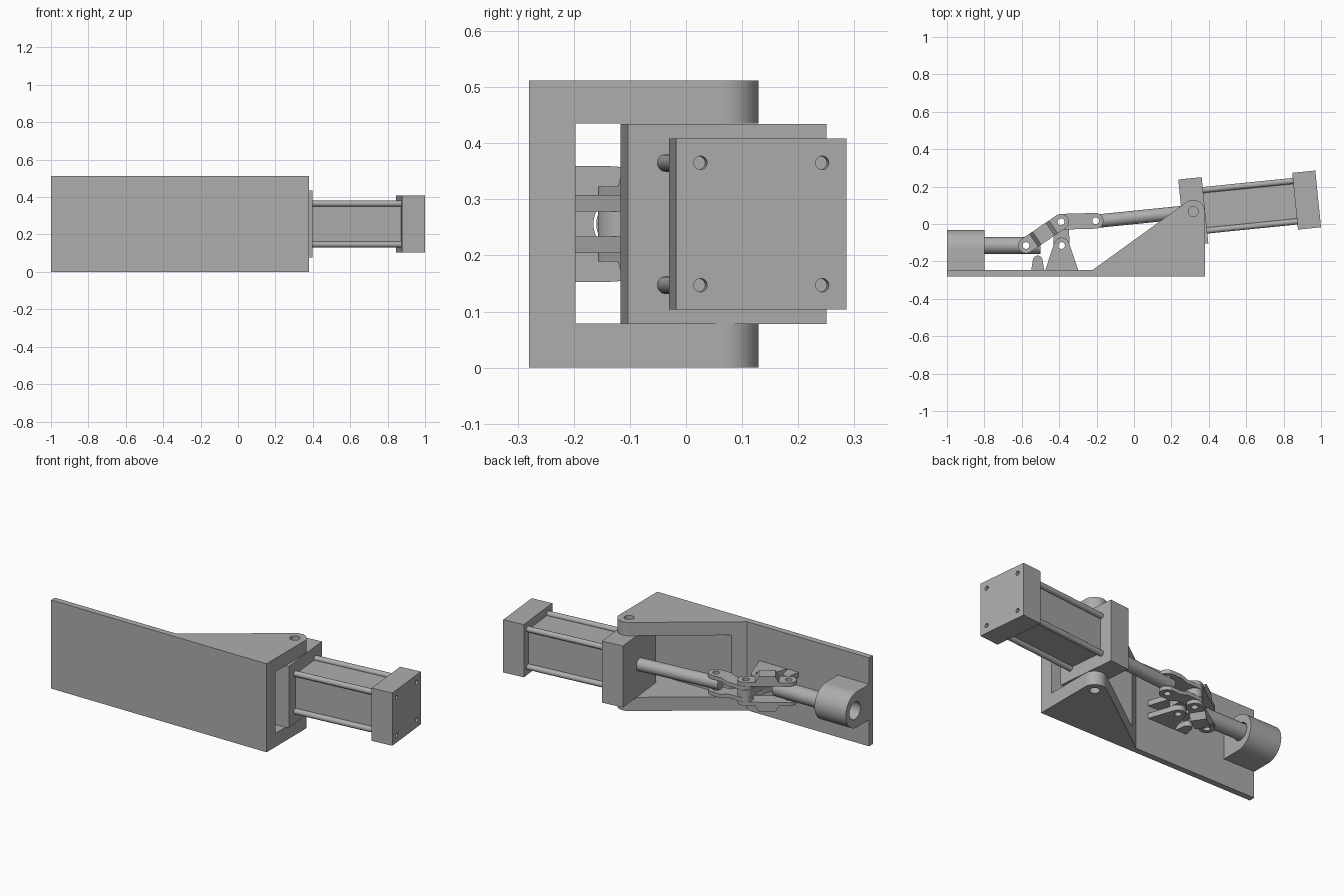
import bpy, bmesh
from math import cos, sin, pi, radians
from mathutils import Matrix, Vector

cube = bpy.data.objects.get("Cube")
if cube:
    bpy.data.objects.remove(cube)

grey = bpy.data.materials.new("machined grey")
grey.use_nodes = True
grey.diffuse_color = (0.42, 0.42, 0.42, 1)
grey.node_tree.nodes["Principled BSDF"].inputs["Base Color"].default_value = (0.42, 0.42, 0.42, 1)

MID = 0.256  # height of the symmetry plane


def prism(name, pts, z0, z1, m=Matrix()):
    """Extrude a 2D outline from z0 to z1, then place it with m."""
    bm = bmesh.new()
    low = [bm.verts.new((x, y, z0)) for x, y in pts]
    top = [bm.verts.new((x, y, z1)) for x, y in pts]
    bm.faces.new(low)
    bm.faces.new(top)
    for i in range(len(pts)):
        j = (i + 1) % len(pts)
        bm.faces.new((low[i], low[j], top[j], top[i]))
    bmesh.ops.recalc_face_normals(bm, faces=bm.faces)
    bm.transform(m)
    mesh = bpy.data.meshes.new(name)
    bm.to_mesh(mesh)
    bm.free()
    mesh.materials.append(grey)
    ob = bpy.data.objects.new(name, mesh)
    bpy.context.collection.objects.link(ob)
    return ob


def arc(c, r, a0, a1, n=24):
    angles = [radians(a0 + (a1 - a0) * i / n) for i in range(n + 1)]
    return [(c[0] + r * cos(a), c[1] + r * sin(a)) for a in angles]


def circle(c, r, n=40):
    return arc(c, r, 0, 360 - 360 / n, n - 1)


def box(a, b):
    return [(a[0], a[1]), (b[0], a[1]), (b[0], b[1]), (a[0], b[1])]


def frame(origin, x, y, z):
    m = Matrix((x, y, z)).transposed().to_4x4()
    m.translation = origin
    return m


def combine(ob, tool, op="DIFFERENCE"):
    """Boolean the tool into ob and discard the tool."""
    mod = ob.modifiers.new("cut", "BOOLEAN")
    mod.object, mod.operation, mod.solver = tool, op, "EXACT"
    bpy.context.view_layer.objects.active = ob
    bpy.ops.object.modifier_apply(modifier=mod.name)
    bpy.data.objects.remove(tool)


def pin_hole(ob, c, r=0.018):
    combine(ob, prism("drill", circle(c, r), -0.1, 0.7))


X, Y, Z = Vector((1, 0, 0)), Vector((0, 1, 0)), Vector((0, 0, 1))
PIVOT = (0.317, 0.067)
ROD_PIN, KNEE = (-0.205, 0.017), (-0.39, 0.012)
PLUNGER_PIN, BASE_PIN = (-0.577, -0.115), (-0.387, -0.115)

# Base plate with the two triangular cheeks of the fork
outline = [(-1, -0.28), (0.379, -0.28)] + arc(PIVOT, 0.062, 0, 126)
base = prism("base_and_fork", outline + [(-0.22, -0.245), (-1, -0.245)], 0, 0.512)
combine(base, prism("window", box((-0.4, -0.197), (0.6, 0.3)), 0.079, 0.435))
pin_hole(base, PIVOT, 0.027)

# Guide housing and sliding plunger, along x
along_x = frame((0, 0, MID), Y, Z, X)
shell = [(-0.25, 0.103), (-0.25, -0.103)] + arc((-0.135, 0), 0.103, -90, 90)
housing = prism("guide_housing", shell, -1, -0.8, along_x)
combine(housing, prism("bore", circle((-0.115, 0), 0.05), -1.1, -0.7, along_x))
plunger = prism("plunger", circle((-0.115, 0), 0.045), -0.93, -0.5, along_x)
pin_hole(plunger, PLUNGER_PIN)

# Tilted cylinder: local x, y lie across, local z runs along the axis
tilt = radians(5.75)
axis = Vector((cos(tilt), sin(tilt), 0))
across = Vector((-sin(tilt), cos(tilt), 0))
ram = frame((PIVOT[0], PIVOT[1], MID), across, Z, axis)


def square(h):
    return box((-h, -h), (h, h))


prism("front_flange", square(0.178), -0.063, 0.063, ram)
prism("cylinder_body", square(0.104), 0.06, 0.55, ram)
cap = prism("end_cap", square(0.1525), 0.547, 0.671, ram)
for i in (-1, 1):
    for j in (-1, 1):
        corner = (0.109 * i, 0.109 * j)
        prism("tie_rod", circle(corner, 0.016, 24), 0.06, 0.55, ram)
        combine(cap, prism("bolt_hole", circle(corner, 0.012, 24), 0.635, 0.7, ram))
rod = prism("piston_rod", circle((0, 0), 0.036), -0.55, -0.06, ram)
pin_hole(rod, ROD_PIN)


def link(name, p, q, outer, inner, side):
    """Round-ended bar whose thickness follows an edge profile along p to q."""
    p, q = Vector((*p, 0)), Vector((*q, 0))
    d = (q - p).normalized()
    n = Z.cross(d)
    length = (q - p).length
    r = 0.042
    plan = arc((0, 0), r, 90, 270) + arc((length, 0), r, -90, 90)
    bar = prism(name, plan, 0, 0.6, frame(p, d, n, Z))
    strip = [(s, h * side) for s, h in outer + inner[::-1]]
    edge = prism("edge_profile", strip, -0.1, 0.1, frame(p + Z * MID, d, Z, d.cross(Z)))
    combine(bar, edge, "INTERSECT")
    pin_hole(bar, p)
    pin_hole(bar, q)


# Toggle links and ground ears, mirrored about the middle plane
hat = [(-0.1, 0.067), (0.05, 0.067), (0.07, 0.102), (0.156, 0.102), (0.176, 0.067), (0.33, 0.067)]
flat = [(-0.1, 0.046), (0.33, 0.046)]
jog_out = [(-0.1, 0.059), (0.06, 0.059), (0.1, 0.045), (0.3, 0.045)]
jog_in = [(s, h - 0.022) for s, h in jog_out]
for side in (-1, 1):
    link("plunger_link", PLUNGER_PIN, KNEE, hat, flat, side)
    link("rod_link", ROD_PIN, KNEE, jog_out, jog_in, side)
    z0, z1 = sorted((MID + 0.022 * side, MID + 0.052 * side))
    ear = prism("ground_ear", [(-0.475, -0.25), (-0.297, -0.25)] + arc(BASE_PIN, 0.042, 22, 158), z0, z1)
    pin_hole(ear, BASE_PIN)
    prism("stop_ear", [(-0.55, -0.25), (-0.48, -0.25)] + arc((-0.515, -0.195), 0.026, 15, 165), z0, z1)
link("base_link", BASE_PIN, KNEE, [(-0.1, 0.022), (0.3, 0.022)], [(-0.1, -0.022), (0.3, -0.022)], 1)

# Smooth round walls, keep edges sharp
bpy.ops.object.select_all(action="DESELECT")
for ob in bpy.context.collection.objects:
    if ob.type == "MESH":
        ob.select_set(True)
        bpy.context.view_layer.objects.active = ob
bpy.ops.object.shade_smooth_by_angle(angle=radians(30))
